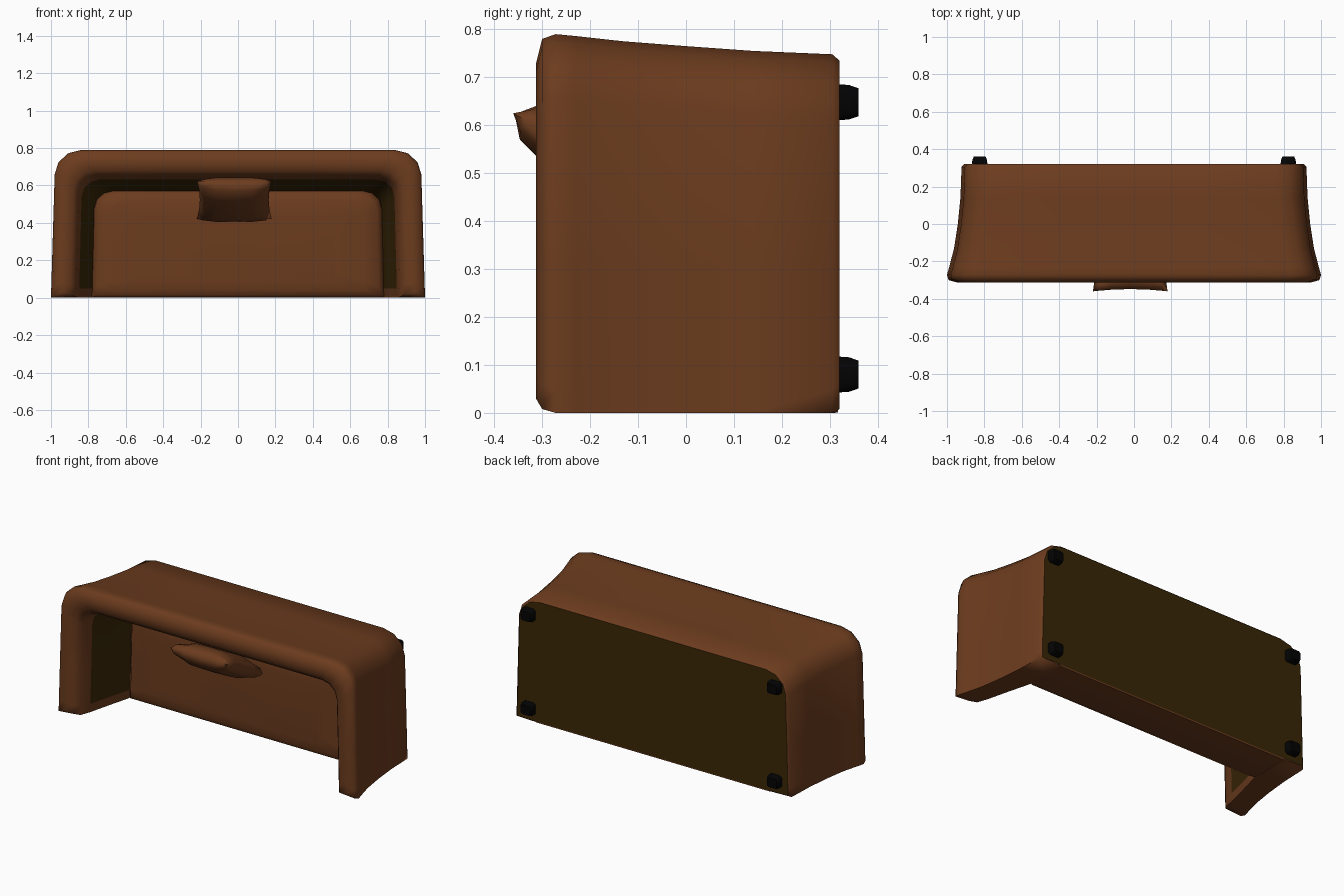
import bpy, bmesh, math
from mathutils import Vector

if "Cube" in bpy.data.objects:
    bpy.data.objects.remove(bpy.data.objects["Cube"])


def material(name, rgb):
    m = bpy.data.materials.new(name)
    m.diffuse_color = (*rgb, 1)
    m.use_nodes = True
    m.node_tree.nodes["Principled BSDF"].inputs["Base Color"].default_value = m.diffuse_color
    return m


BROWN = material("brown leather", (0.150, 0.045, 0.013))
OLIVE = material("dark olive lining", (0.042, 0.020, 0.002))
BLACK = material("black feet", (0.001, 0.001, 0.0015))


def finish(name, bm, mats, angle=40):
    bmesh.ops.recalc_face_normals(bm, faces=bm.faces)
    me = bpy.data.meshes.new(name)
    bm.to_mesh(me)
    bm.free()
    ob = bpy.data.objects.new(name, me)
    bpy.context.collection.objects.link(ob)
    for m in mats:
        me.materials.append(m)
    bpy.ops.object.select_all(action='DESELECT')
    ob.select_set(True)
    bpy.context.view_layer.objects.active = ob
    bpy.ops.object.shade_smooth_by_angle(angle=math.radians(angle))
    return ob


def arch(w, h, r, y, zb):
    """Upside-down U with rounded corners, from left foot to right foot."""
    half = [(w, zb), (w, zb + 0.05), (w, 0.30)]
    for i in range(4):
        a = math.pi / 2 * i / 3
        half.append((w - r * 1.1 * (1 - math.cos(a)), h - r + r * math.sin(a)))
    half.append((w * 0.4, h))
    pts = [(-x, z) for x, z in half] + [(x, z) for x, z in reversed(half)]
    return [Vector((x * (1 - 0.03 * z), y, z)) for x, z in pts]


def loft(rings):
    """Skin arches together; returns bmesh, vertex rings and skin faces per band."""
    bm = bmesh.new()
    vs = [[bm.verts.new(p) for p in arch(*r)] for r in rings]
    bands = []
    for a, b in zip(vs, vs[1:]):
        bands.append([bm.faces.new((a[i], a[i + 1], b[i + 1], b[i]))
                      for i in range(len(a) - 1)])
    return bm, vs, bands


# Shell: back and both arms, flaring towards the front (width, height, radius, y, foot z)
rings = [
    (0.908, 0.735, 0.12, 0.320, 0.008),
    (0.922, 0.748, 0.13, 0.305, 0.000),
    (0.928, 0.755, 0.13, 0.140, 0.000),
    (0.942, 0.765, 0.13, 0.000, 0.000),
    (0.962, 0.775, 0.13, -0.130, 0.000),
    (0.988, 0.786, 0.13, -0.230, 0.000),
    (1.000, 0.790, 0.13, -0.272, 0.000),
    (0.992, 0.780, 0.13, -0.300, 0.008),
    (0.945, 0.728, 0.12, -0.313, 0.030),
    (0.895, 0.680, 0.10, -0.307, 0.020),
    (0.866, 0.650, 0.09, -0.270, 0.005),
    (0.850, 0.632, 0.09, -0.200, 0.000),
    (0.815, 0.602, 0.09, -0.060, 0.000),
    (0.780, 0.570, 0.09, 0.070, 0.000),
    (0.780, 0.570, 0.09, 0.190, 0.000),
    (0.780, 0.570, 0.09, 0.312, 0.000),
    (0.780, 0.570, 0.09, 0.318, 0.006),
]
bm, vs, bands = loft(rings)
for band in bands[11:]:                      # lining deep inside the arms
    for f in band:
        if f.calc_center_median().z > 0.04:
            f.material_index = 1
bm.faces.new([bm.verts.new(v.co) for v in vs[0]]).material_index = 1   # underside
for end in (0, -1):                          # arm ends, bridged outside to inside
    col = [ring[end] for ring in vs]
    i, j = 0, len(col) - 1
    while j - i > 1:
        quad = [col[i], col[i + 1], col[j - 1], col[j]]
        bm.faces.new(list(dict.fromkeys(quad)))
        i, j = i + 1, j - 1
finish("back_and_arms", bm, [BROWN, OLIVE], 70)

# Seat filling the shell, with a crowned front
bm, vs, bands = loft([
    (0.520, 0.450, 0.06, 0.030, 0.080),
    (0.680, 0.520, 0.08, 0.036, 0.040),
    (0.755, 0.560, 0.10, 0.050, 0.014),
    (0.780, 0.575, 0.10, 0.078, 0.001),
    (0.782, 0.576, 0.10, 0.317, 0.001),
])
bm.faces.new(vs[0])
bm.faces.new(vs[-1])
for a, b in zip(vs, vs[1:]):
    bm.faces.new((a[0], a[-1], b[-1], b[0]))
finish("seat", bm, [BROWN], 50)

# Pillow leaning on the back
bm = bmesh.new()
N = 6
bottom, top = Vector((-0.02, 0.005, 0.425)), Vector((-0.02, -0.355, 0.622))
up = (top - bottom) / 2
normal = Vector((0, -0.49, -0.87))
for side in (1, -1):
    grid = []
    for i in range(N + 1):
        u = math.sin(math.pi / 2 * (-1 + 2 * i / N))
        row = []
        for j in range(N + 1):
            v = math.sin(math.pi / 2 * (-1 + 2 * j / N))
            puff = 0.066 * ((1 - u ** 4) * (1 - v ** 4)) ** 0.55
            p = (bottom + top) / 2 + up * v * (1.03 - 0.07 * (1 - u * u))
            p.x += 0.2 * u * (1 - 0.08 * (1 - v * v))
            row.append(bm.verts.new(p + normal * puff * side))
        grid.append(row)
    for i in range(N):
        for j in range(N):
            bm.faces.new((grid[i][j], grid[i + 1][j], grid[i + 1][j + 1], grid[i][j + 1]))
bmesh.ops.remove_doubles(bm, verts=bm.verts, dist=0.0005)
finish("pillow", bm, [BROWN], 110)

# Four tapered feet on the underside
for x in (-0.825, 0.825):
    for z in (0.08, 0.648):
        bm = bmesh.new()
        loops = []
        for y, s in ((0.31, 0.038), (0.34, 0.036), (0.36, 0.029)):
            c = s * 0.7
            oct_pts = [(s, c), (c, s), (-c, s), (-s, c), (-s, -c), (-c, -s), (c, -s), (s, -c)]
            loops.append([bm.verts.new((x + a * 1.1, y, z + b)) for a, b in oct_pts])
        for a, b in zip(loops, loops[1:]):
            for i in range(8):
                k = (i + 1) % 8
                bm.faces.new((a[i], a[k], b[k], b[i]))
        bm.faces.new(loops[0])
        bm.faces.new(loops[-1])
        finish("foot", bm, [BLACK], 50)
